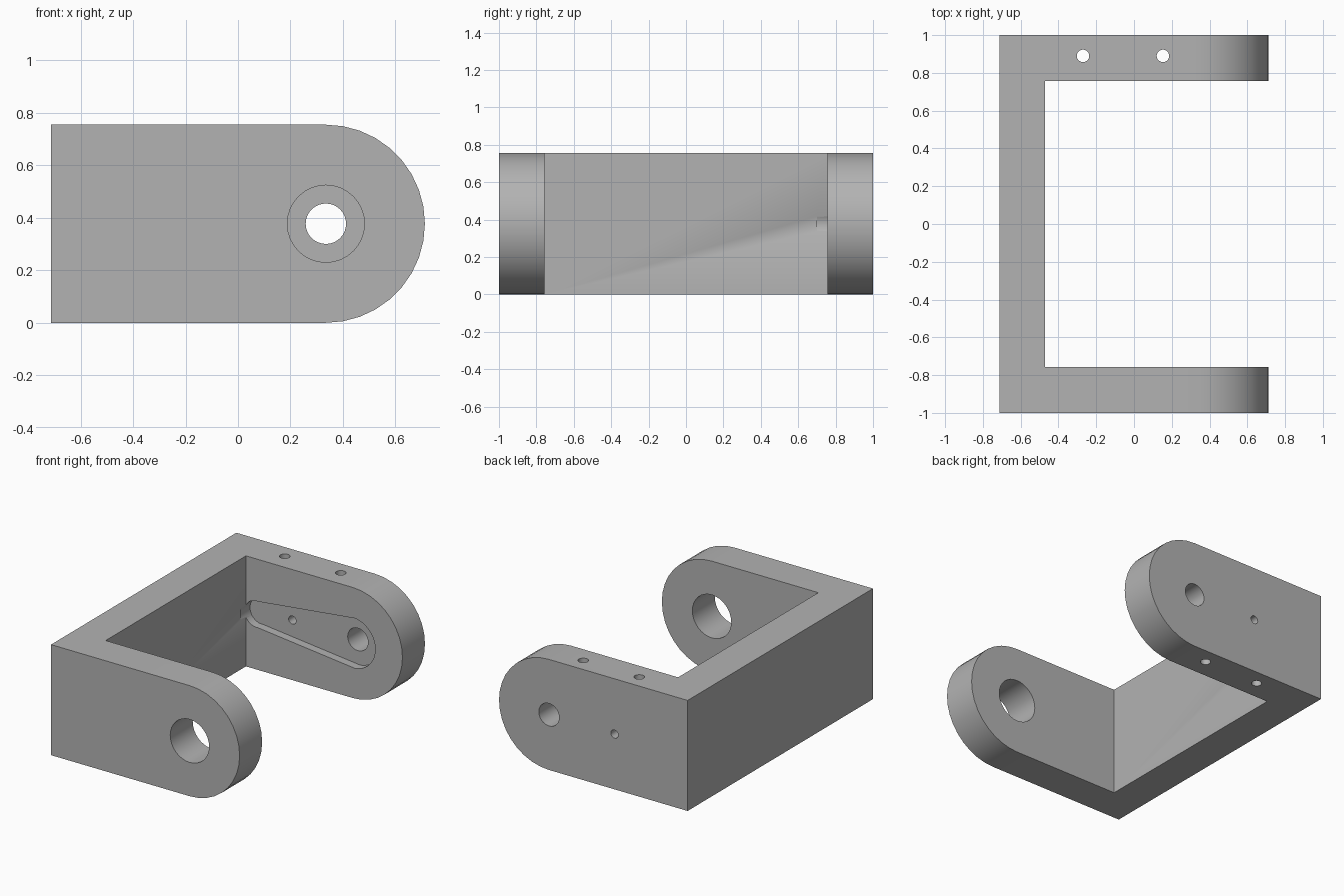
import bpy, bmesh
from math import sin, cos, acos, pi
from mathutils import Vector

if "Cube" in bpy.data.objects:
    bpy.data.objects.remove(bpy.data.objects["Cube"], do_unlink=True)

HEIGHT = 0.755
MID = HEIGHT / 2          # axis height of the arms
BACK, WALL = -0.7125, -0.47
PIVOT = 0.335             # x of the pivot holes
INNER = 0.757             # inner face of each arm

grey = bpy.data.materials.new("plain grey")
grey.use_nodes = True
colour = (0.45, 0.45, 0.45, 1)
grey.diffuse_color = colour
grey.node_tree.nodes["Principled BSDF"].inputs["Base Color"].default_value = colour


def arc(x, z, radius, start, end, steps):
    return [(x + radius * cos(start + (end - start) * i / steps),
             z + radius * sin(start + (end - start) * i / steps)) for i in range(steps + 1)]


def extrude(name, outline, start, end, axis="Y"):
    """Solid from an outline: (x, z) swept along Y, or (x, y) swept along Z."""
    place = (lambda a, b: (a, start, b)) if axis == "Y" else (lambda a, b: (a, b, start))
    sweep = Vector((0, end - start, 0)) if axis == "Y" else Vector((0, 0, end - start))
    bm = bmesh.new()
    face = bm.faces.new([bm.verts.new(place(a, b)) for a, b in outline])
    result = bmesh.ops.extrude_face_region(bm, geom=[face])
    bmesh.ops.translate(bm, vec=sweep, verts=[v for v in result["geom"] if isinstance(v, bmesh.types.BMVert)])
    bmesh.ops.recalc_face_normals(bm, faces=bm.faces)
    mesh = bpy.data.meshes.new(name)
    bm.to_mesh(mesh)
    bm.free()
    obj = bpy.data.objects.new(name, mesh)
    mesh.materials.append(grey)
    bpy.context.collection.objects.link(obj)
    return obj


def hole(name, x, across, radius, start, end, axis="Y"):
    return extrude(name, arc(x, across, radius, 0, 2 * pi, 32)[:-1], start, end, axis)


# Bracket body with round arm ends
outline = [(BACK, HEIGHT), (BACK, 0)] + arc(PIVOT, MID, MID, -pi / 2, pi / 2, 18)
bracket = extrude("bracket", outline, -1, 1)

# Opening between the two arms
opening = [(WALL, -1), (1, -1), (1, 2), (WALL, 2)]
cutters = [extrude("opening_cutter", opening, -INNER, INNER)]

# Tapered pocket inside the rear arm, biting slightly into the wall
tip, wide, narrow = -0.39, 0.172, 0.09
tangent = acos((wide - narrow) / (PIVOT - tip))
pocket = arc(PIVOT, MID, wide, -tangent, tangent, 18) + arc(tip, MID, narrow, tangent, 2 * pi - tangent, 18)
cutters.append(extrude("pocket_cutter", pocket, 0.70, 0.815))

# Pivot holes, small screw hole and vertical holes
cutters.append(hole("front_pivot_cutter", PIVOT, MID, 0.147, -1.2, -0.6))
cutters.append(hole("rear_pivot_cutter", PIVOT, MID, 0.077, 0.6, 1.2))
cutters.append(hole("screw_cutter", -0.16, MID, 0.028, 0.6, 1.2))
for x in (-0.27, 0.153):
    cutters.append(hole("vertical_cutter", x, 0.89, 0.033, -0.2, 1, "Z"))

# Cut everything, then discard the cutters
bpy.context.view_layer.objects.active = bracket
for cutter in cutters:
    cutter.hide_render = True
    cut = bracket.modifiers.new("cut", "BOOLEAN")
    cut.operation, cut.solver, cut.object = "DIFFERENCE", "EXACT", cutter
    bpy.ops.object.modifier_apply(modifier=cut.name)
    bpy.data.objects.remove(cutter, do_unlink=True)

bpy.ops.object.select_all(action="DESELECT")
bracket.select_set(True)
bpy.ops.object.shade_smooth_by_angle(angle=pi / 6)
